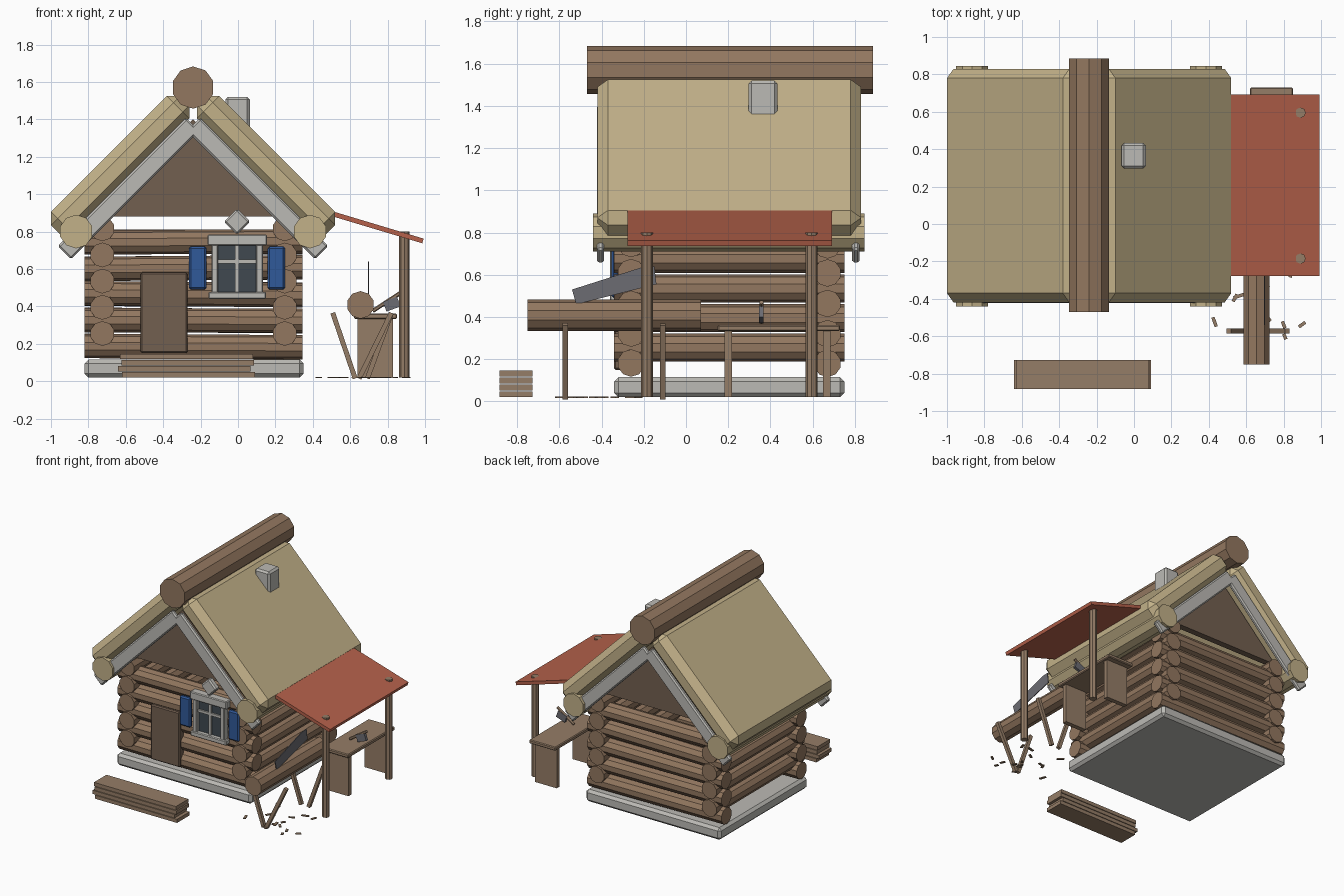
import bpy, bmesh, math, random
from mathutils import Vector, Matrix

if "Cube" in bpy.data.objects:
    bpy.data.objects.remove(bpy.data.objects["Cube"])

random.seed(4)
CX, CY = -0.24, 0.205          # cabin centre line


def mat(name, rgb):
    m = bpy.data.materials.new(name)
    m.diffuse_color = (*rgb, 1)
    m.use_nodes = True
    m.node_tree.nodes["Principled BSDF"].inputs["Base Color"].default_value = m.diffuse_color
    return m


LOG = mat("log_wood", (0.29, 0.185, 0.115))
PLANK = mat("plank_wood", (0.30, 0.205, 0.135))
DARK = mat("dark_wood", (0.17, 0.115, 0.08))
THATCH = mat("thatch", (0.54, 0.44, 0.25))
STONE = mat("stone", (0.50, 0.49, 0.46))
RED = mat("red_roof", (0.46, 0.12, 0.07))
BLUE = mat("blue_paint", (0.03, 0.10, 0.32))
GLASS = mat("dark_glass", (0.05, 0.065, 0.08))
STEEL = mat("steel", (0.15, 0.15, 0.17))


def finish(name, bm, material, bevel=0):
    bmesh.ops.recalc_face_normals(bm, faces=bm.faces[:])
    me = bpy.data.meshes.new(name)
    bm.to_mesh(me)
    bm.free()
    me.materials.append(material)
    ob = bpy.data.objects.new(name, me)
    bpy.context.collection.objects.link(ob)
    if bevel:
        b = ob.modifiers.new("bevel", 'BEVEL')
        b.width, b.segments = bevel, 1
    return ob


def box(name, loc, size, material, ry=0, rz=0, bevel=0):
    bm = bmesh.new()
    bmesh.ops.create_cube(bm, size=1, matrix=Matrix.Diagonal((*size, 1)))
    ob = finish(name, bm, material, bevel)
    ob.location = loc
    ob.rotation_euler = (0, ry, rz)
    return ob


def span(name, x, y, z, material, bevel=0):
    """Upright box given by its (min, max) ranges."""
    c = [(a + b) / 2 for a, b in (x, y, z)]
    return box(name, c, [b - a for a, b in (x, y, z)], material, bevel=bevel)


def rod(name, a, b, r, material, sides=10):
    a, b = Vector(a), Vector(b)
    bm = bmesh.new()
    m = Matrix.Translation((a + b) / 2) @ (b - a).to_track_quat('Z', 'Y').to_matrix().to_4x4()
    bmesh.ops.create_cone(bm, cap_ends=True, segments=sides, radius1=r, radius2=r,
                          depth=(b - a).length, matrix=m)
    return finish(name, bm, material)


def prism(name, pts, thick, material):
    """Extrude a flat outline along the given vector, centred."""
    t = Vector(thick)
    bm = bmesh.new()
    f = bm.faces.new([bm.verts.new(Vector(p) - t / 2) for p in pts])
    r = bmesh.ops.extrude_face_region(bm, geom=[f])
    bmesh.ops.translate(bm, vec=t, verts=[v for v in r["geom"] if isinstance(v, bmesh.types.BMVert)])
    return finish(name, bm, material)


# foundation and interlocked log walls
span("foundation", (-0.82, 0.35), (-0.34, 0.75), (0.02, 0.115), STONE, 0.02)
for i in range(5):
    z = 0.185 + 0.14 * i
    for y in (-0.26, 0.67):
        j = random.uniform(-0.006, 0.006)
        rod("cross_log", (-0.82, y, z - j), (0.345, y, z + j), 0.065, LOG)
    for x in (-0.725, 0.25):
        rod("side_log", (x, -0.34, z + 0.07), (x, 0.75, z + 0.07), 0.066, LOG)

# gables, barge boards, thatched slabs, eave logs
for y in (-0.26, 0.67):
    prism("gable", [(CX - 0.52, y, 0.88), (CX + 0.52, y, 0.88), (CX, y, 1.40)], (0, 0.05, 0), DARK)
for s in (-1, 1):
    tilt = s * math.radians(45)
    box("thatch_slab", (CX + s * 0.39, CY, 1.155), (0.976, 1.25, 0.17), THATCH, tilt, bevel=0.05)
    rod("eave_log", (CX + s * 0.625, -0.44, 0.80), (CX + s * 0.625, 0.845, 0.80), 0.09, THATCH)
    for y in (-0.405, 0.805):
        box("barge_board", (CX + s * 0.345, y, 1.03), (0.97, 0.035, 0.10), STONE, tilt, bevel=0.01)
rod("ridge_log", (CX, -0.47, 1.57), (CX, 0.885, 1.57), 0.113, LOG)
span("chimney", (-0.067, 0.063), (0.297, 0.433), (1.15, 1.52), STONE, 0.014)

# door
span("door", (-0.52, -0.27), (-0.342, -0.28), (0.15, 0.58), DARK, 0.008)

# window with frame, bars, shutters and diamond ornament
WX = -0.005
span("window_glass", (-0.12, 0.11), (-0.33, -0.28), (0.47, 0.74), GLASS)
for s in (-1, 1):
    box("window_side", (WX + s * 0.12, -0.335, 0.61), (0.035, 0.05, 0.28), STONE, bevel=0.005)
    box("shutter", (WX + s * 0.21, -0.335, 0.605), (0.093, 0.036, 0.23), BLUE, bevel=0.01)
span("window_lintel", (-0.163, 0.155), (-0.365, -0.29), (0.725, 0.785), STONE, 0.006)
span("window_sill", (-0.158, 0.15), (-0.365, -0.29), (0.44, 0.478), STONE, 0.006)
span("window_bar_vertical", (WX - 0.011, WX + 0.011), (-0.345, -0.31), (0.47, 0.74), STONE)
span("window_bar_horizontal", (-0.12, 0.11), (-0.343, -0.31), (0.63, 0.65), STONE)
box("diamond_ornament", (WX, -0.335, 0.853), (0.10, 0.05, 0.10), STONE, math.radians(45), bevel=0.01)

# lean-to roof on posts
box("lean_to_roof", (0.735, 0.207, 0.826), (0.53, 0.97, 0.026), RED, math.atan(0.3))
for y in (-0.185, 0.595):
    rod("lean_to_post", (0.89, y, 0.02), (0.89, y, 0.80), 0.028, PLANK, 8)

# work bench with an axe on it
span("bench_top", (0.62, 0.85), (0.15, 0.73), (0.333, 0.362), PLANK, 0.006)
for y in (0.2, 0.667):
    span("bench_leg", (0.64, 0.83), (y - 0.018, y + 0.018), (0.02, 0.335), PLANK)
box("axe_head", (0.822, 0.357, 0.412), (0.08, 0.022, 0.055), STEEL, math.radians(-20))
rod("axe_handle", (0.72, 0.357, 0.375), (0.865, 0.357, 0.47), 0.011, PLANK, 6)

# saw horse carrying a log and a saw
for y in (-0.572, -0.11):
    for top, foot in ((0.505, 0.628), (0.822, 0.69) if y > -0.3 else (0.822, 0.645)):
        d = Vector((top - foot, 0, 0.36))
        box("saw_horse_leg", ((top + foot) / 2, y, 0.19), (0.026, 0.026, d.length - 0.01),
            PLANK, math.atan2(d.x, d.z))
rod("work_log", (0.655, -0.75, 0.408), (0.655, 0.07, 0.408), 0.074, LOG)
prism("saw_blade", [(0.697, -0.54, 0.53), (0.697, -0.52, 0.46), (0.697, -0.14, 0.555),
                    (0.697, -0.15, 0.64), (0.697, -0.21, 0.635)], (0.006, 0, 0), STEEL)

# wood chips on the ground
for i in range(15):
    box("wood_chip", (random.uniform(0.40, 0.90), random.uniform(-0.62, -0.2), 0.02),
        (random.uniform(0.03, 0.06), 0.018, 0.007), PLANK, rz=random.uniform(0, 3.1))

# stack of planks
for i, dx in enumerate((0.01, -0.012, 0.006, 0)):
    z = 0.02 + 0.0325 * i
    span("stacked_plank", (-0.63 + dx, 0.08 + dx), (-0.883, -0.728), (z, z + 0.028), PLANK)
